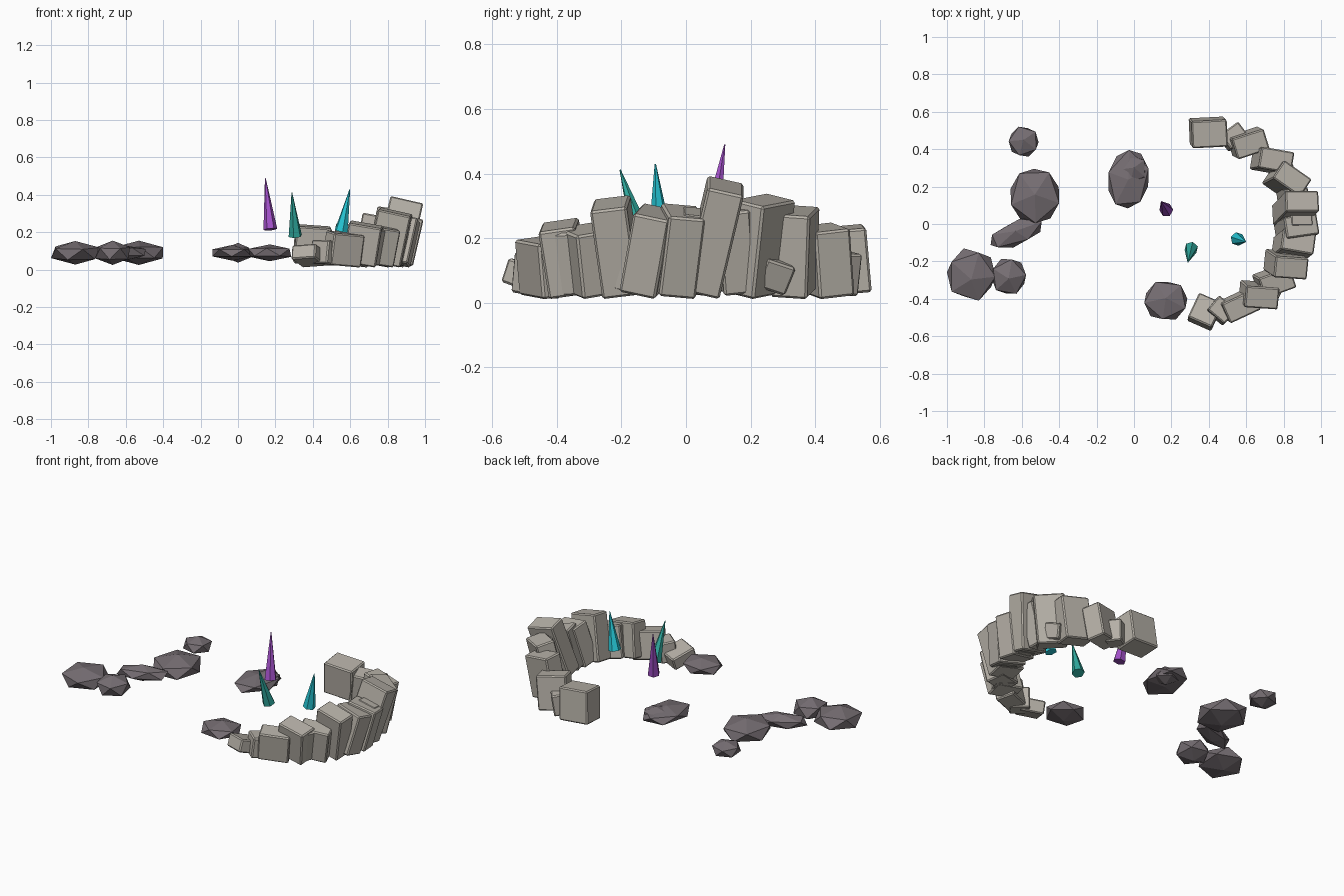
import bpy, bmesh, random
from math import radians, sin, cos
from mathutils import Matrix, Vector

if "Cube" in bpy.data.objects:
    bpy.data.objects.remove(bpy.data.objects["Cube"])

random.seed(4)


def material(name, rgb):
    m = bpy.data.materials.new(name)
    m.diffuse_color = (*rgb, 1)
    m.use_nodes = True
    m.node_tree.nodes["Principled BSDF"].inputs["Base Color"].default_value = m.diffuse_color
    return m


STONE = material("wall_stone", (0.47, 0.44, 0.39))
ROCK = material("dark_rock", (0.18, 0.155, 0.17))
PURPLE = material("purple_crystal", (0.36, 0.08, 0.58))
TEAL = material("teal_crystal", (0.03, 0.42, 0.36))
CYAN = material("cyan_crystal", (0.02, 0.58, 0.68))


def finish(bm, name, mat, rot, loc):
    bmesh.ops.rotate(bm, matrix=rot, verts=bm.verts)
    bmesh.ops.translate(bm, vec=loc, verts=bm.verts)
    mesh = bpy.data.meshes.new(name)
    bm.to_mesh(mesh)
    bm.free()
    mesh.materials.append(mat)
    bpy.context.collection.objects.link(bpy.data.objects.new(name, mesh))


def turn(axis, degrees):
    return Matrix.Rotation(radians(degrees), 3, axis)


def wall_block(angle, top, yaw, roll, width, depth, bottom=0.0):
    """Bevelled leaning slab on the wall arc, bounded by bottom and top."""
    rot = turn('Y', 9 * cos(radians(angle)) + 4) @ turn('X', roll) @ turn('Z', yaw)
    h = (top - bottom - width * abs(rot[2][0]) - depth * abs(rot[2][1])) / rot[2][2]
    bm = bmesh.new()
    bmesh.ops.create_cube(bm, size=1)
    bmesh.ops.scale(bm, vec=(width, depth, max(h, 0.06)), verts=bm.verts)
    bmesh.ops.bevel(bm, geom=bm.edges[:], offset=0.007, segments=1, affect='EDGES')
    x = 0.38 + 0.49 * cos(radians(angle))
    y = 0.01 + 0.48 * sin(radians(angle))
    finish(bm, "wall_block", STONE, rot, (x, y, (top + bottom) / 2))


def boulder(x, y, rx, ry, rz, yaw=0):
    """Flattened 20-sided boulder fitted to its half sizes."""
    bm = bmesh.new()
    bmesh.ops.create_icosphere(bm, subdivisions=1, radius=1)
    tilt = turn('X', random.uniform(-12, 12)) @ turn('Z', random.uniform(0, 360))
    bmesh.ops.rotate(bm, matrix=tilt, verts=bm.verts)
    for axis, half in enumerate((rx, ry, rz)):
        reach = max(abs(v.co[axis]) for v in bm.verts)
        for v in bm.verts:
            v.co[axis] *= half / reach
    finish(bm, "boulder", ROCK, turn('Z', yaw), (x, y, 0.09))


def crystal(name, base, tip, mat):
    """Six-sided spike from base centre to tip."""
    base, tip = Vector(base), Vector(tip)
    d = tip - base
    bm = bmesh.new()
    bmesh.ops.create_cone(bm, cap_ends=True, segments=6, radius1=0.037,
                          radius2=0.002, depth=d.length)
    finish(bm, name, mat, d.to_track_quat('Z', 'Y').to_matrix(), (base + tip) / 2)


# Main blocks of the curved wall: arc angle, top, yaw, roll
for b in ((62, 0.25, 18, 4), (43, 0.305, -10, -2), (27, 0.34, -35, -6),
          (9, 0.395, 0, -13), (-4, 0.31, 8, -7), (-15, 0.31, -10, -10),
          (-28, 0.335, -4, 8), (-41, 0.25, 20, 6), (-54, 0.265, -4, 9),
          (-68, 0.21, 25, 5)):
    wall_block(*b, width=0.18, depth=0.115, bottom=0.01)

# Bulky end blocks
wall_block(88, 0.245, 3, 5, 0.19, 0.145, 0.02)
wall_block(-90, 0.14, -25, -18, 0.14, 0.15, 0.01)

# Narrow filler blocks: arc angle, top, roll
for angle, top, roll in ((72, 0.17, -6), (32, 0.17, -22), (17, 0.31, 4),
                         (2, 0.3, -6), (-20, 0.22, -10), (-47, 0.24, 6),
                         (-80, 0.16, -5)):
    wall_block(angle, top, angle / 2, roll, 0.12, 0.1, 0.02)

# Scattered boulders: x, y, half sizes, yaw
for r in ((-0.59, 0.44, 0.08, 0.08, 0.05),
          (-0.53, 0.15, 0.13, 0.145, 0.065),
          (-0.63, -0.05, 0.15, 0.065, 0.045, 22),
          (-0.87, -0.27, 0.13, 0.14, 0.063),
          (-0.67, -0.28, 0.093, 0.093, 0.065),
          (-0.03, 0.24, 0.11, 0.155, 0.042, -8),
          (0, 0.29, 0.07, 0.075, 0.053),
          (0.17, -0.41, 0.115, 0.1, 0.045)):
    boulder(*r)

# Floating crystals
crystal("purple_crystal", (0.173, 0.075, 0.215), (0.146, 0.12, 0.49), PURPLE)
crystal("teal_crystal", (0.306, -0.13, 0.18), (0.288, -0.204, 0.412), TEAL)
crystal("cyan_crystal", (0.552, -0.08, 0.205), (0.598, -0.095, 0.43), CYAN)
